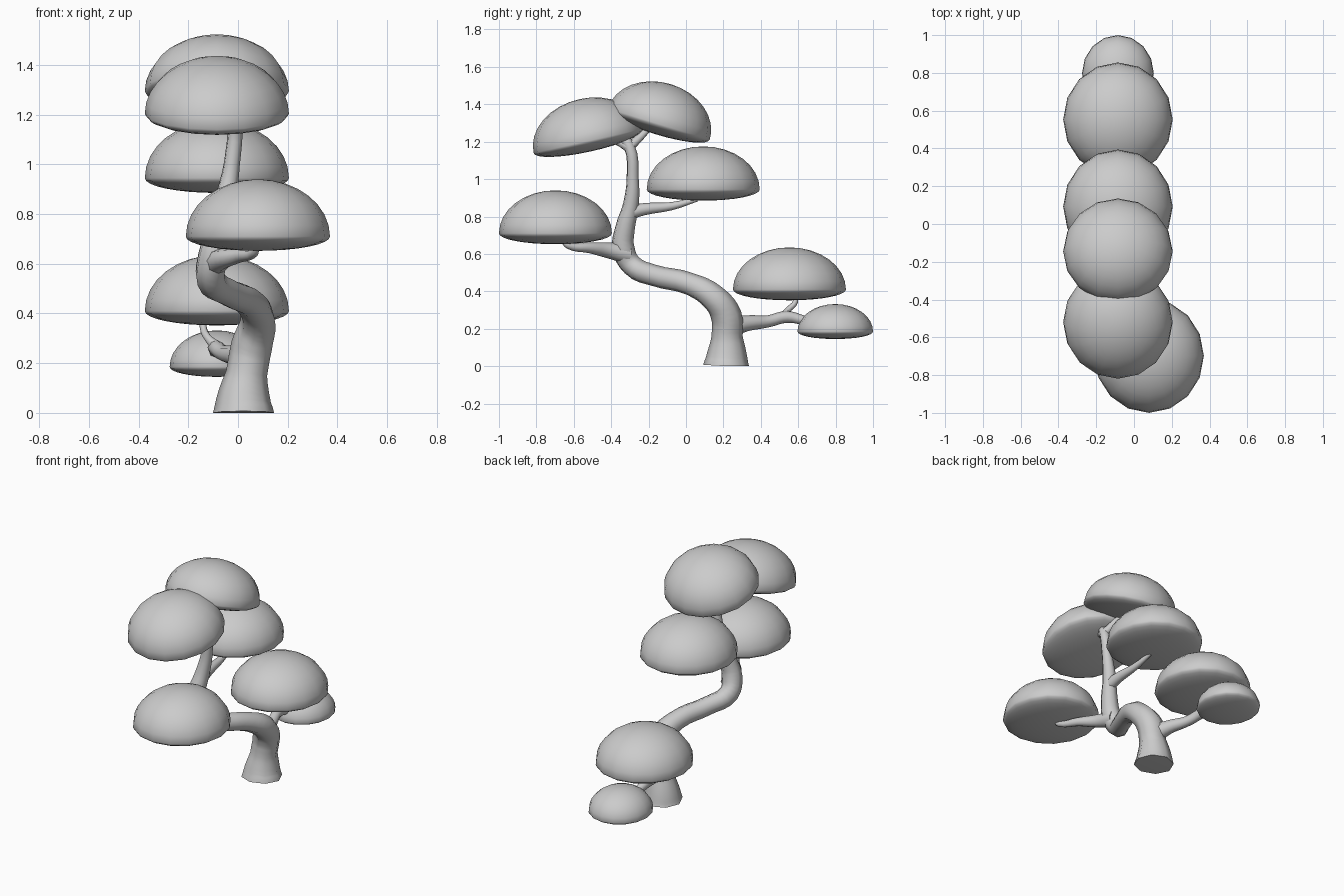
import bpy, bmesh, math
from mathutils import Matrix, Vector

if "Cube" in bpy.data.objects:
    bpy.data.objects.remove(bpy.data.objects["Cube"])


def smooth(ob, angle):
    bpy.ops.object.select_all(action='DESELECT')
    bpy.context.view_layer.objects.active = ob
    ob.select_set(True)
    bpy.ops.object.shade_smooth_by_angle(angle=math.radians(angle))


def canopy(name, centre, rx, ry, top, bottom, tilt=0):
    """Domed foliage pad: tall upper half, shallow lower half."""
    bm = bmesh.new()
    bmesh.ops.create_uvsphere(bm, u_segments=16, v_segments=16, radius=1)
    rot = Matrix.Rotation(math.radians(tilt), 3, 'X')
    for v in bm.verts:
        c = v.co
        h = top if c.z > 0 else bottom
        v.co = Vector(centre) + rot @ Vector((c.x * rx, c.y * ry, c.z * h))
    me = bpy.data.meshes.new(name)
    bm.to_mesh(me)
    bm.free()
    ob = bpy.data.objects.new(name, me)
    bpy.context.collection.objects.link(ob)
    smooth(ob, 50)


def limb(name, pts):
    """Tapered tube through (x, y, z, radius) points."""
    cu = bpy.data.curves.new(name, 'CURVE')
    cu.dimensions = '3D'
    cu.bevel_depth = 1
    cu.bevel_resolution = 2
    cu.resolution_u = 4
    cu.use_fill_caps = True
    sp = cu.splines.new('BEZIER')
    sp.bezier_points.add(len(pts) - 1)
    for bp, (x, y, z, r) in zip(sp.bezier_points, pts):
        bp.co = (x, y, z)
        bp.radius = r
        bp.handle_left_type = bp.handle_right_type = 'AUTO'
    ob = bpy.data.objects.new(name, cu)
    bpy.context.collection.objects.link(ob)
    bpy.ops.object.select_all(action='DESELECT')
    bpy.context.view_layer.objects.active = ob
    ob.select_set(True)
    bpy.ops.object.convert(target='MESH')
    ob = bpy.context.object
    for v in ob.data.vertices:
        v.co.z = max(v.co.z, 0)
    smooth(ob, 60)


# Foliage pads
canopy("canopy_top_front", (-.085, -.52, 1.205), .29, .302, .228, .058, 12.5)
canopy("canopy_top_back", (-.085, -.145, 1.295), .29, .285, .222, .058, -17)
canopy("canopy_middle", (-.085, .092, .945), .29, .302, .23, .06)
canopy("canopy_front", (.08, -.698, .71), .29, .302, .23, .058)
canopy("canopy_back", (-.085, .553, .41), .29, .302, .225, .058)
canopy("canopy_back_small", (-.085, .798, .185), .19, .202, .147, .04)

# Twisting trunk
limb("trunk", [
    (.022, .215, 0, .123), (.022, .218, .05, .11), (.035, .22, .16, .083),
    (.055, .215, .27, .083), (.08, .15, .365, .072), (.05, .02, .44, .06),
    (-.04, -.17, .485, .057), (-.11, -.29, .54, .06), (-.10, -.335, .63, .062),
    (-.075, -.325, .74, .053), (-.05, -.295, .86, .043), (-.025, -.285, 1.0, .033),
    (-.015, -.305, 1.18, .03), (-.03, -.34, 1.22, .027)])

# Branches to each pad
limb("branch_top_front", [(-.015, -.305, 1.17, .028), (-.04, -.37, 1.205, .022), (-.07, -.47, 1.22, .015)])
limb("branch_top_back", [(-.015, -.305, 1.17, .028), (-.04, -.25, 1.22, .022), (-.07, -.19, 1.28, .015)])
limb("branch_middle", [(-.055, -.31, .82, .04), (-.06, -.22, .84, .032),
                       (-.07, -.08, .855, .022), (-.08, .06, .892, .012)])
limb("branch_front", [(-.10, -.31, .60, .055), (-.06, -.42, .62, .042),
                      (.01, -.52, .633, .028), (.065, -.63, .645, .018), (.075, -.66, .67, .012)])
limb("branch_back", [(.03, .23, .21, .06), (-.01, .33, .23, .042), (-.06, .44, .24, .032),
                     (-.09, .54, .263, .032), (-.09, .63, .245, .025), (-.085, .72, .22, .015)])
limb("twig_back", [(-.085, .525, .265, .025), (-.12, .545, .30, .016), (-.14, .585, .345, .014), (-.14, .58, .40, .01)])
